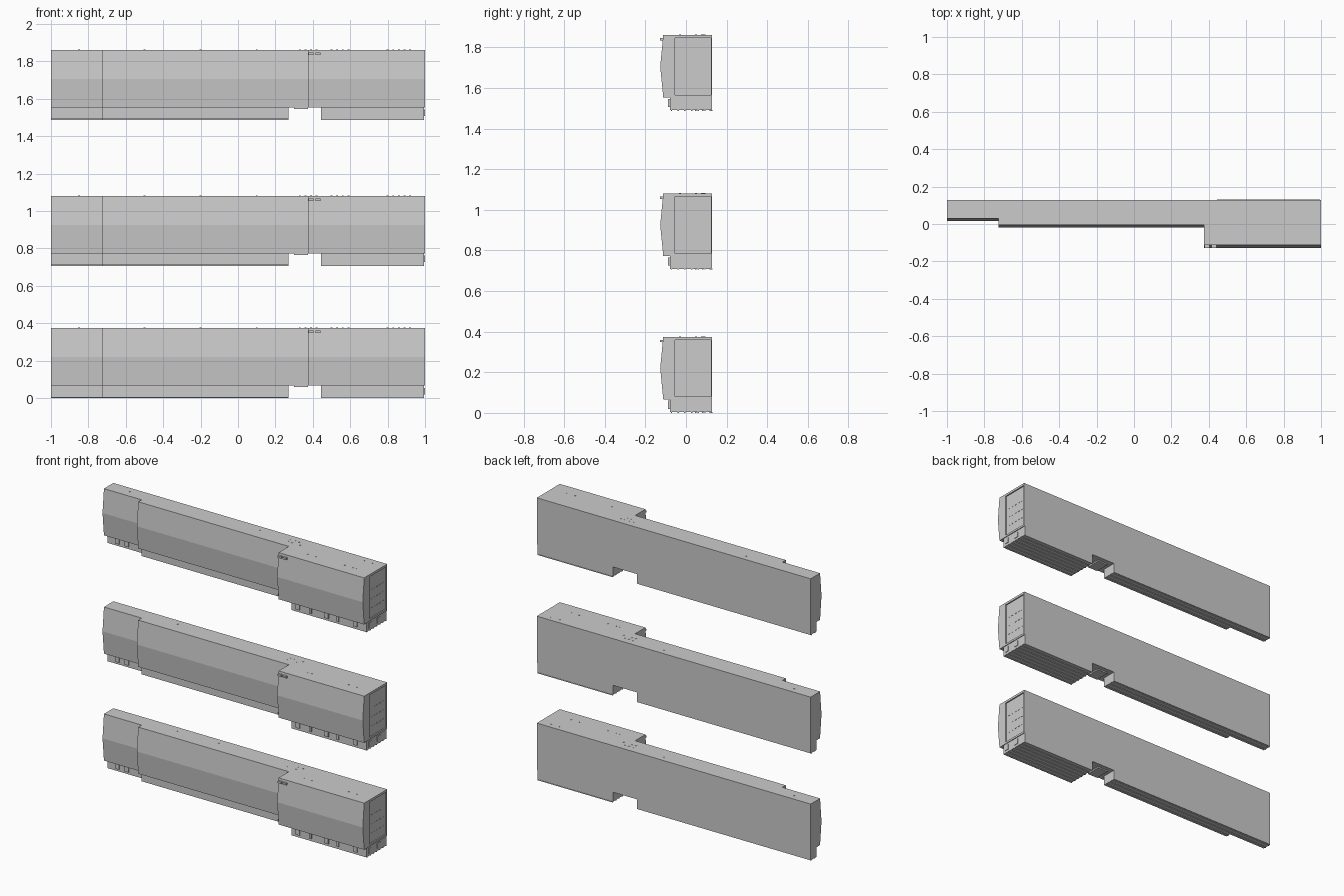
import bpy, bmesh

if "Cube" in bpy.data.objects:
    bpy.data.objects.remove(bpy.data.objects["Cube"])

BACK, TOP, FLOOR, MID = 0.128, 0.375, 0.067, 0.22
LEVELS = (0.0, 0.706, 1.487)
parts = []


def finish(bm, name):
    bmesh.ops.recalc_face_normals(bm, faces=bm.faces)
    mesh = bpy.data.meshes.new(name)
    bm.to_mesh(mesh)
    bm.free()
    parts.append((name, mesh))


def prism(name, profile, x0, x1):
    """Extrude a (y, z) profile along x."""
    bm = bmesh.new()
    face = bm.faces.new([bm.verts.new((x0, y, z)) for y, z in profile])
    geom = bmesh.ops.extrude_face_region(bm, geom=[face])["geom"]
    moved = [g for g in geom if isinstance(g, bmesh.types.BMVert)]
    bmesh.ops.translate(bm, vec=(x1 - x0, 0, 0), verts=moved)
    finish(bm, name)


def boxes(name, items):
    """Several boxes in one mesh: x0, x1, y0, y1, z0, z1."""
    bm = bmesh.new()
    for x0, x1, y0, y1, z0, z1 in items:
        verts = bmesh.ops.create_cube(bm, size=1)["verts"]
        bmesh.ops.scale(bm, vec=(x1 - x0, y1 - y0, z1 - z0), verts=verts)
        bmesh.ops.translate(bm, vec=((x0 + x1) / 2, (y0 + y1) / 2, (z0 + z1) / 2), verts=verts)
    finish(bm, name)


def front_profile(front, back=BACK):
    return [(back, FLOOR), (front, FLOOR), (front - 0.015, MID), (front, TOP), (back, TOP)]


# Stepped body with creased front
prism("narrow_body", front_profile(0.03), -1, -0.725)
prism("middle_body", front_profile(-0.005), -0.725, 0.375)
prism("wide_body", front_profile(-0.112), 0.375, 0.992)

# Raised frame around the recessed end panel
prism("end_frame_front", front_profile(-0.112, -0.055), 0.992, 1)
boxes("end_frame", [
    (0.992, 1, -0.055, BACK, 0.36, TOP),
    (0.992, 1, -0.055, BACK, FLOOR, 0.08),
    (0.992, 1, 0.122, BACK, 0.08, 0.36)])
boxes("end_panel_vents", [
    (0.991, 0.994, y, y + 0.012, z, z + 0.004)
    for z in (0.14, 0.2, 0.26) for y in (-0.03, 0.0, 0.03, 0.06, 0.09)])

# Set-back base blocks either side of the notch
boxes("base", [
    (-1, -0.725, 0.065, BACK, 0.004, FLOOR),
    (-0.725, 0.27, 0.03, BACK, 0.004, FLOOR),
    (0.445, 0.995, -0.08, BACK, 0.004, FLOOR)])
boxes("base_runners", [
    (0.445, 0.995, -0.075 + i * 0.033, -0.068 + i * 0.033, 0, 0.005) for i in range(7)]
    + [(-0.725, 0.27, y, y + 0.007, 0, 0.005) for y in (0.045, 0.08, 0.115)]
    + [(-1, -0.725, y, y + 0.007, 0, 0.005) for y in (0.08, 0.115)])
boxes("notch_plate", [(0.3, 0.375, 0.0, 0.1, 0.058, FLOOR)])

# Small fittings on the base front and ends
boxes("base_fittings", [
    (x, x + w, -0.088, -0.08, 0.02, 0.06)
    for x, w in ((0.48, 0.03), (0.58, 0.015), (0.69, 0.03), (0.78, 0.015), (0.9, 0.03))]
    + [(x, x + 0.03, 0.057, 0.065, 0.02, 0.06) for x in (-0.94, -0.87)]
    + [(0.995, 0.999, y, y + 0.03, 0.02, 0.055) for y in (-0.06, 0.03)])

# Paired front handles
boxes("front_handles", [(x, x + 0.025, -0.127, -0.112, 0.348, 0.36) for x in (0.378, 0.415)])

# Roof fixings
bm = bmesh.new()
spots = [(-0.85, 0.085), (-0.5, 0.085), (-0.2, 0.085), (0.1, 0.085), (0.86, 0.09), (0.92, 0.09)]
spots += [(0.33 + 0.03 * i, y) for i in range(4) for y in (0.05, 0.08)]
spots += [(x + 0.03 * i, -0.03) for x in (0.5, 0.8) for i in range(4)]
for x, y in spots:
    verts = bmesh.ops.create_cone(bm, cap_ends=True, segments=8, radius1=0.005,
                                  radius2=0.005, depth=0.002)["verts"]
    bmesh.ops.translate(bm, vec=(x, y, TOP), verts=verts)
finish(bm, "roof_fixings")

# Three identical stacked units
for n, level in enumerate(LEVELS, 1):
    for name, mesh in parts:
        ob = bpy.data.objects.new(f"unit_{n}_{name}", mesh)
        ob.location.z = level
        bpy.context.collection.objects.link(ob)
